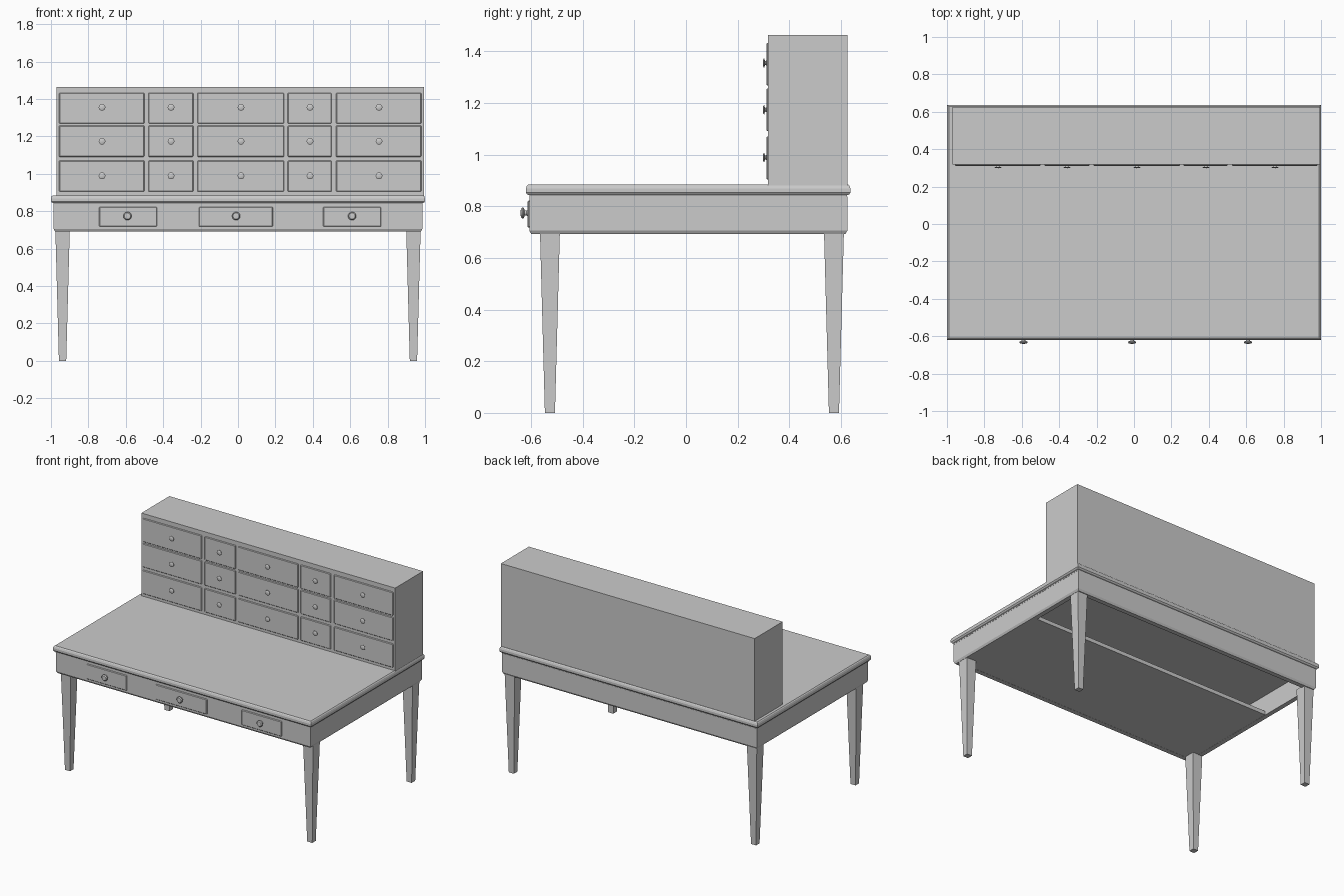
import bpy, bmesh, math

if "Cube" in bpy.data.objects:
    bpy.data.objects.remove(bpy.data.objects["Cube"])


def finish(bm, name):
    bmesh.ops.recalc_face_normals(bm, faces=bm.faces)
    me = bpy.data.meshes.new(name)
    bm.to_mesh(me)
    bm.free()
    ob = bpy.data.objects.new(name, me)
    bpy.context.collection.objects.link(ob)
    return ob


def stack(name, layers):
    """Solid skinned through rectangles (z, x0, x1, y0, y1)."""
    bm = bmesh.new()
    rings = [[bm.verts.new(p) for p in ((x0, y0, z), (x1, y0, z), (x1, y1, z), (x0, y1, z))]
             for z, x0, x1, y0, y1 in layers]
    for a, b in zip(rings, rings[1:]):
        for i in range(4):
            j = (i + 1) % 4
            bm.faces.new((a[i], a[j], b[j], b[i]))
    bm.faces.new(rings[0][::-1])
    bm.faces.new(rings[-1])
    return finish(bm, name)


def box(name, x0, x1, y0, y1, z0, z1, bevel=0):
    ob = stack(name, [(z0, x0, x1, y0, y1), (z1, x0, x1, y0, y1)])
    if bevel:
        m = ob.modifiers.new("bevel", 'BEVEL')
        m.width, m.segments = bevel, 1
    return ob


def knob(name, x, y, z, radius, length, sides=16):
    """Turned knob pointing to -y."""
    profile = [(0.6, 0), (0.42, 0.2), (0.45, 0.45), (1, 0.6), (1, 0.75), (0.75, 0.95)]
    bm = bmesh.new()
    rings = []
    for r, d in profile:
        rings.append([bm.verts.new((x + radius * r * math.cos(t), y - length * d,
                                    z + radius * r * math.sin(t)))
                      for t in (2 * math.pi * i / sides for i in range(sides))])
    for a, b in zip(rings, rings[1:]):
        for i in range(sides):
            j = (i + 1) % sides
            bm.faces.new((a[i], a[j], b[j], b[i]))
    tip = bm.verts.new((x, y - length, z))
    for i in range(sides):
        bm.faces.new((rings[-1][i], rings[-1][(i + 1) % sides], tip))
    bm.faces.new(rings[0])
    ob = finish(bm, name)
    bpy.context.view_layer.objects.active = ob
    ob.select_set(True)
    bpy.ops.object.shade_smooth_by_angle(angle=math.radians(35))
    ob.select_set(False)


# Table top with moulded edge
def inset(z, d):
    return (z, -1 + d, 1 - d, -0.62 + d, 0.637 - d)


stack("table_top", [inset(0.835, 0.013), inset(0.843, 0.013), inset(0.846, 0.005),
                    inset(0.853, 0), inset(0.869, 0), inset(0.880, 0.004), inset(0.885, 0.010)])

# Apron frame with chamfered lower edge (open ring)
bm = bmesh.new()
rings = []
for z, d in ((0.838, 0), (0.706, 0), (0.692, 0.008), (0.692, 0.04), (0.838, 0.04)):
    x, y0, y1 = 0.986 - d, -0.607 + d, 0.625 - d
    rings.append([bm.verts.new(p) for p in ((-x, y0, z), (x, y0, z), (x, y1, z), (-x, y1, z))])
for k in range(5):
    a, b = rings[k], rings[(k + 1) % 5]
    for i in range(4):
        j = (i + 1) % 4
        bm.faces.new((a[i], a[j], b[j], b[i]))
finish(bm, "apron")

# Bottom panel under the drawers, open towards the back
box("bottom_panel", -0.95, 0.95, -0.57, 0.17, 0.693, 0.72)

# Tapered legs
for yc, row in ((-0.527, "front"), (0.573, "back")):
    for s, side in ((-1, "left"), (1, "right")):
        xc = s * 0.938
        stack(f"{row}_{side}_leg",
              [(z, xc - h, xc + h, yc - h, yc + h) for z, h in ((0, 0.0195), (0.70, 0.0385))])

# Table drawers
for i, (x0, x1, kx) in enumerate(((-0.743, -0.433, -0.591), (-0.209, 0.187, -0.01),
                                  (0.455, 0.765, 0.61))):
    box(f"table_drawer_{i + 1}", x0, x1, -0.613, -0.59, 0.717, 0.823, 0.004)
    knob(f"table_drawer_knob_{i + 1}", kx, -0.611, 0.774, 0.022, 0.03)

# Cabinet on the back of the desk
box("cabinet", -0.97, 0.995, 0.317, 0.626, 0.88, 1.464)

# Cabinet drawers and knobs
columns = ((-0.957, -0.500, -0.727), (-0.479, -0.238, -0.358), (-0.217, 0.246, 0.016),
           (0.265, 0.500, 0.385), (0.524, 0.981, 0.754))
rows = ((0.904, 1.070, 0.989), (1.091, 1.257, 1.174), (1.268, 1.433, 1.355))
for r, (z0, z1, kz) in enumerate(rows):
    for c, (x0, x1, kx) in enumerate(columns):
        box(f"cabinet_drawer_{r + 1}_{c + 1}", x0, x1, 0.311, 0.33, z0, z1, 0.004)
        knob(f"cabinet_knob_{r + 1}_{c + 1}", kx, 0.312, kz, 0.018, 0.014)
